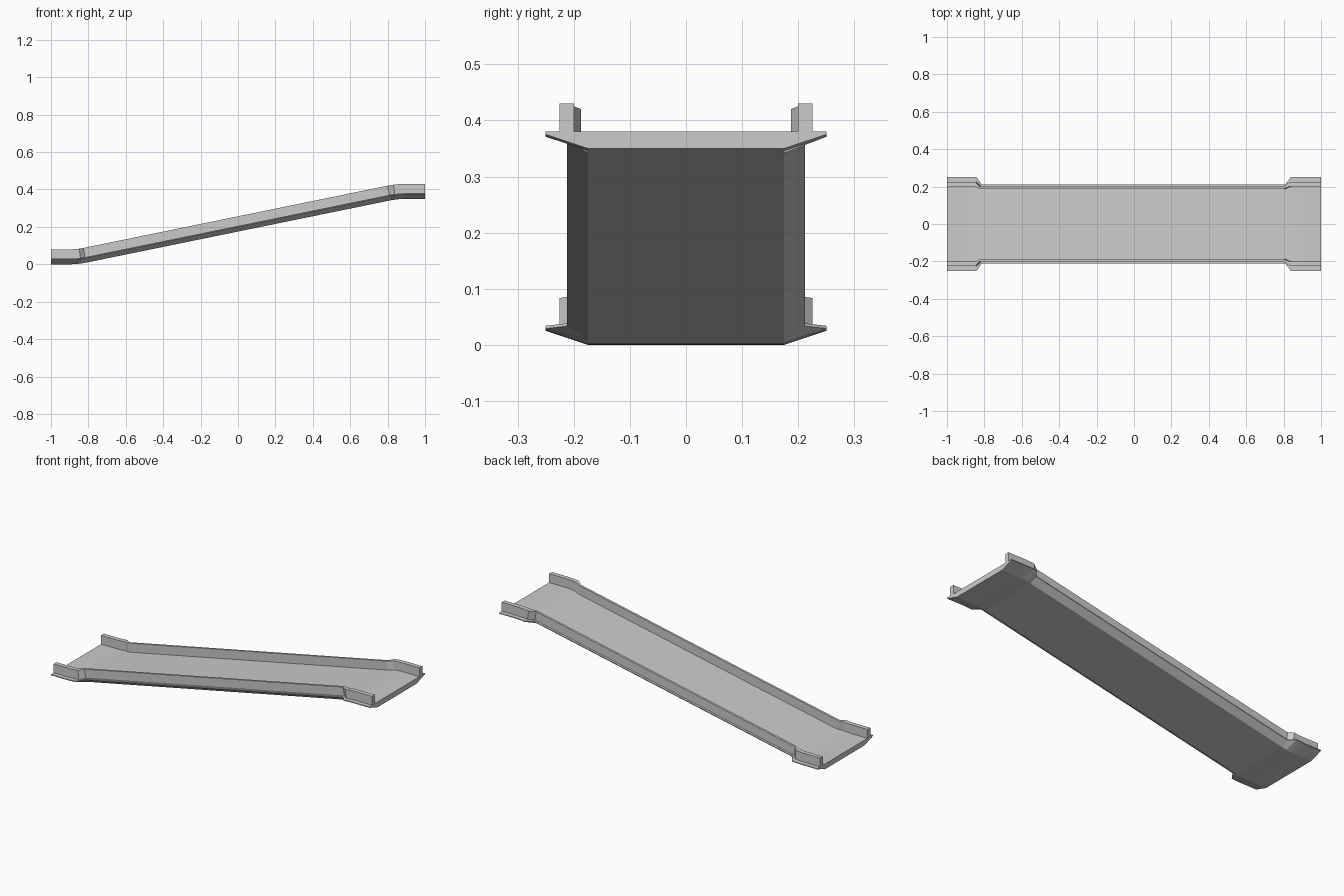
import bpy, bmesh, math

if "Cube" in bpy.data.objects:
    bpy.data.objects.remove(bpy.data.objects["Cube"])

RISE = 0.35      # height gained from the low landing to the high one
CORNER = 0.855   # x of the bend between landing and slope
HALF = 0.045     # half length of the rounded bend
SLOPE = RISE / (2 * CORNER)


def path(x):
    """Underside height and gradient at x."""
    if x > 0:
        z, g = path(-x)
        return RISE - z, g
    t = x + CORNER + HALF
    if t <= 0:
        return 0.0, 0.0
    if t >= 2 * HALF:
        return SLOPE * (x + CORNER), SLOPE
    return SLOPE * t * t / (4 * HALF), SLOPE * t / (2 * HALF)


def section(tip, rail_out, rail_in):
    """Closed profile: tray floor, tapered lip and upright rail."""
    half = [(0.175, 0), (tip, 0.025), (tip, 0.03), (rail_out, 0.03),
            (rail_out, 0.08), (rail_in, 0.08), (rail_in, 0.03)]
    return half + [(-y, z) for y, z in reversed(half)]


wide = section(0.25, 0.225, 0.20)
narrow = section(0.2125, 0.20, 0.1875)

# stations along the ramp, wide at the landings and narrow on the slope
stations = [(x, wide) for x in (-1, -0.9, -0.88, -0.86, -0.838)]
stations += [(-0.811, narrow), (0.815, narrow)]
stations += [(x, wide) for x in (0.842, 0.86, 0.88, 0.9, 1)]

bm = bmesh.new()
rings = []
for x, profile in stations:
    z0, g = path(x)
    a = math.atan(g)
    rings.append([bm.verts.new((x - z * math.sin(a), y, z0 + z * math.cos(a)))
                  for y, z in profile])

# skin between stations and close both ends
for r, s in zip(rings, rings[1:]):
    n = len(r)
    for i in range(n):
        j = (i + 1) % n
        bm.faces.new((r[i], r[j], s[j], s[i]))
bm.faces.new(rings[0])
bm.faces.new(rings[-1])
bmesh.ops.recalc_face_normals(bm, faces=bm.faces)

mesh = bpy.data.meshes.new("ramp")
bm.to_mesh(mesh)
bm.free()
ramp = bpy.data.objects.new("ramp", mesh)
bpy.context.collection.objects.link(ramp)
